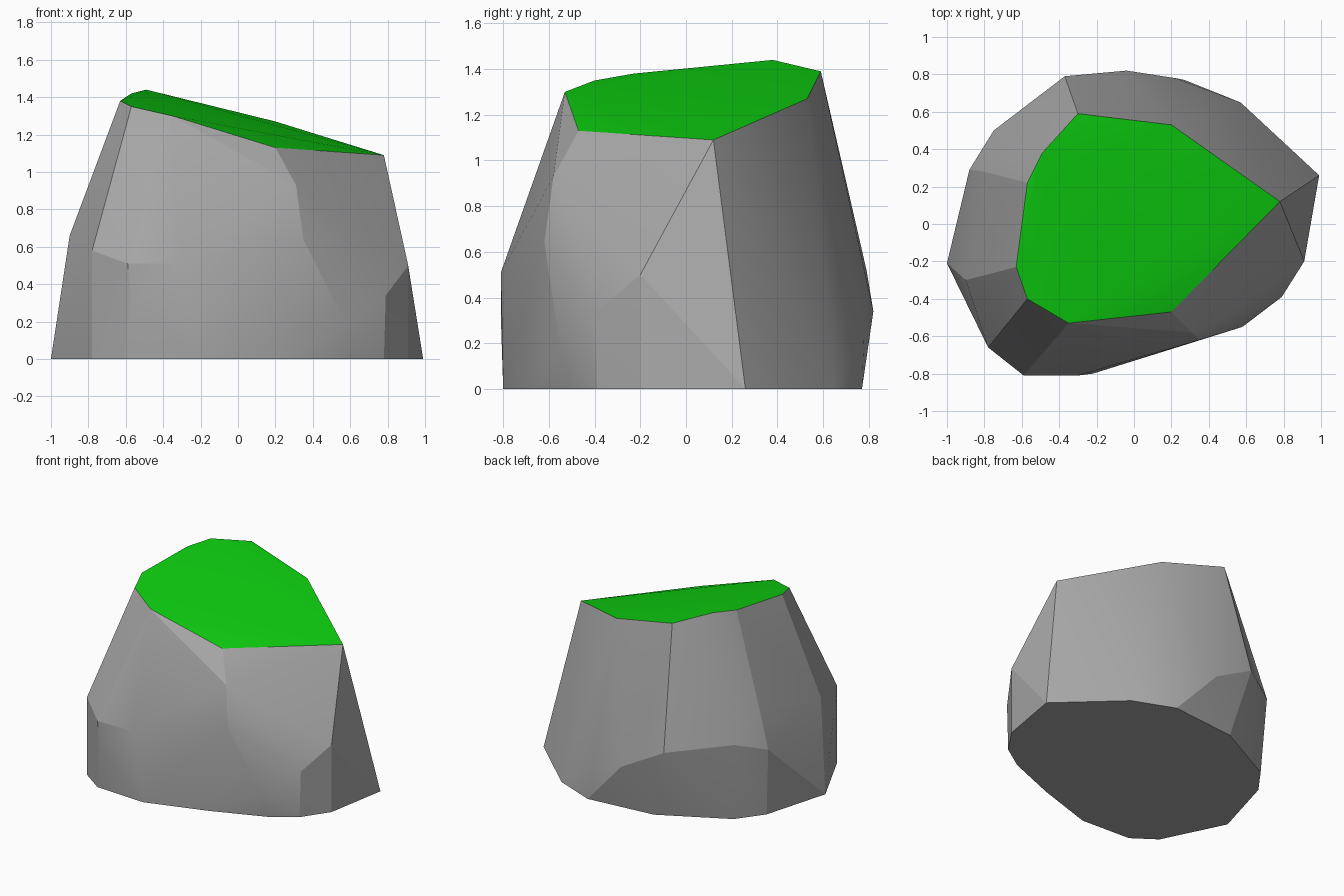
import bpy, bmesh, math
from mathutils import Vector

cube = bpy.data.objects.get("Cube")
if cube:
    bpy.data.objects.remove(cube, do_unlink=True)


def make_material(name, colour):
    mat = bpy.data.materials.new(name)
    mat.use_nodes = True
    mat.diffuse_color = colour
    mat.node_tree.nodes["Principled BSDF"].inputs["Base Color"].default_value = colour
    return mat


# Outline on the ground, taken counter-clockwise
base = [(.99, .26), (.57, .65), (.27, .77), (-.24, .72), (-.72, .47), (-.86, .28), (-1, -.21),
        (-.78, -.66), (-.61, -.78), (-.22, -.8), (.22, -.66), (.6, -.51), (.78, -.39), (.91, -.2)]

# Chipped corners around the flanks
flank = [(.88, .15, .59), (.42, .605, .51), (.22, .78, .25), (-.04, .82, .34), (-.37, .79, .52),
         (-.75, .5, .57), (-.88, .29, .49), (-.8, .28, .77), (-.9, -.3, .66), (-.78, -.66, .58),
         (-.59, -.81, .51), (-.57, -.81, .31), (-.3, -.81, .51), (.35, -.62, .64),
         (.31, -.58, .93), (.58, -.55, .18), (.79, -.39, .34), (.91, -.2, .5)]

# Rim of the sloping grassy top
rim = [(.78, .12, 1.09), (.2, .53, 1.27), (-.3, .59, 1.39), (-.49, .38, 1.44), (-.57, .22, 1.42),
       (-.63, -.23, 1.38), (-.57, -.4, 1.35), (-.35, -.53, 1.3), (.2, -.47, 1.13), (.36, -.35, 1.07)]

# Wrap the corners in one faceted shell
bm = bmesh.new()
for x, y in base:
    bm.verts.new((x, y, 0))
for p in flank:
    bm.verts.new(p)
top = [bm.verts.new(p) for p in rim]
hull = bmesh.ops.convex_hull(bm, input=bm.verts[:])
loose = [v for v in bm.verts if not v.link_faces]
bmesh.ops.delete(bm, geom=loose, context='VERTS')
top = {v for v in top if v.is_valid}

# Grass covers every face spanned by the rim alone
for f in bm.faces:
    f.material_index = int(all(v in top for v in f.verts))

# Merge coplanar triangles within each colour
bmesh.ops.dissolve_limit(bm, angle_limit=math.radians(1.5), verts=bm.verts[:],
                         edges=bm.edges[:], delimit={'MATERIAL'})

# Sag the low front edge of the grass
tip, corner = Vector(rim[0]), Vector(rim[-1])
for e in bm.edges[:]:
    ends = [v.co for v in e.verts]
    if all(min((c - p).length for c in ends) < .001 for p in (tip, corner)):
        cut = bmesh.ops.subdivide_edges(bm, edges=[e], cuts=1)
        for v in (g for g in cut["geom_inner"] if isinstance(g, bmesh.types.BMVert)):
            v.co.z -= .04
        break
bmesh.ops.triangulate(bm, faces=[f for f in bm.faces if len(f.verts) > 4])
bmesh.ops.recalc_face_normals(bm, faces=bm.faces[:])

mesh = bpy.data.meshes.new("rock")
bm.to_mesh(mesh)
bm.free()
rock = bpy.data.objects.new("rock", mesh)
bpy.context.collection.objects.link(rock)
mesh.materials.append(make_material("stone grey", (.4, .4, .4, 1)))
mesh.materials.append(make_material("grass green", (.004, .62, .005, 1)))

# Soften only the shallow creases
bpy.ops.object.select_all(action='DESELECT')
rock.select_set(True)
bpy.context.view_layer.objects.active = rock
bpy.ops.object.shade_smooth_by_angle(angle=math.radians(16))
